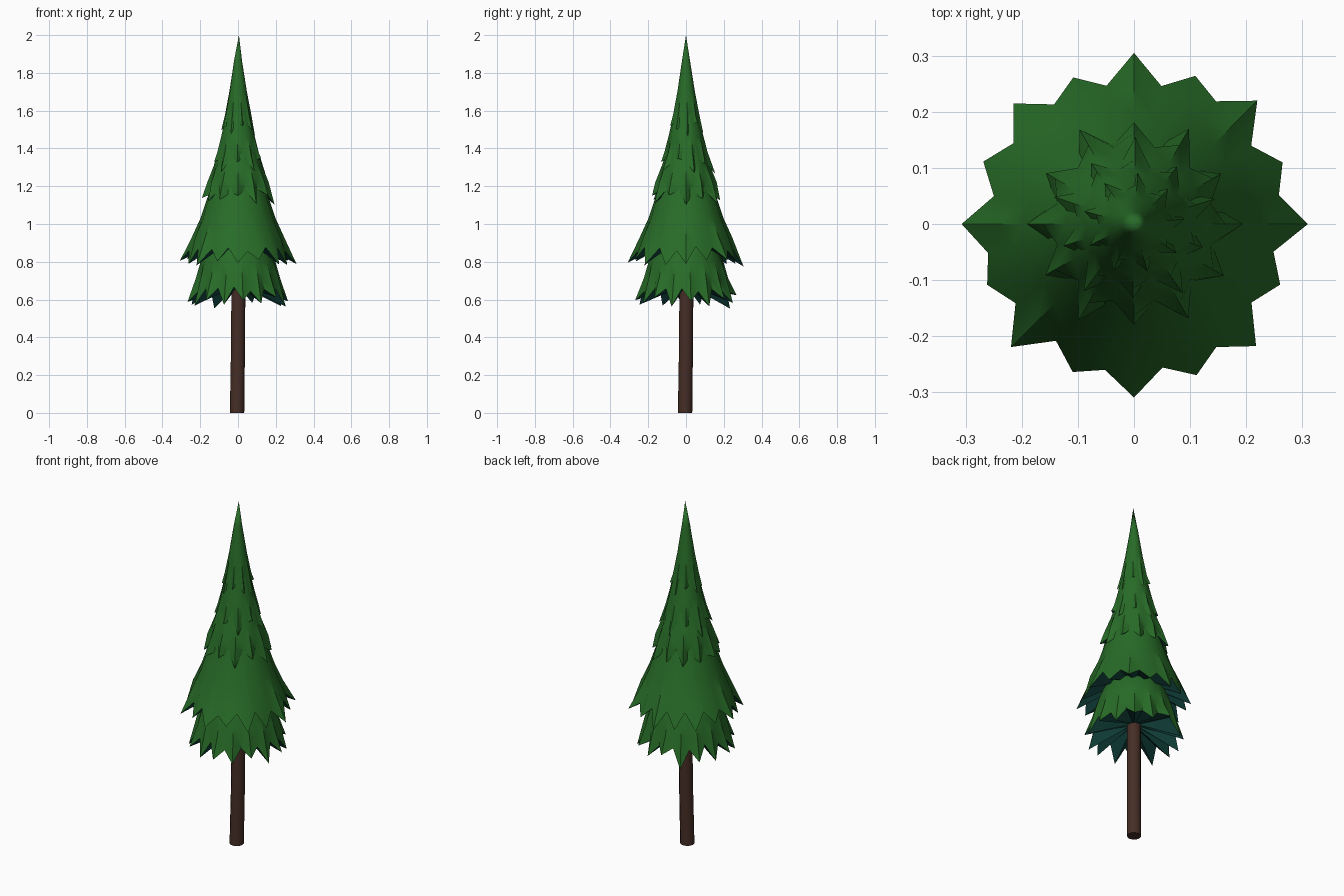
import bpy, bmesh, math, random
from mathutils import Vector

if "Cube" in bpy.data.objects:
    bpy.data.objects.remove(bpy.data.objects["Cube"])

random.seed(7)


def material(name, rgb):
    m = bpy.data.materials.new(name)
    m.diffuse_color = (*rgb, 1)
    m.use_nodes = True
    m.node_tree.nodes["Principled BSDF"].inputs["Base Color"].default_value = m.diffuse_color
    return m


GREEN = material("needle green", (0.021, 0.15, 0.021))
TEAL = material("shaded teal underside", (0.006, 0.058, 0.048))
BARK = material("bark brown", (0.062, 0.027, 0.019))


def finish(name, bm, mats, angle):
    me = bpy.data.meshes.new(name)
    bm.normal_update()
    bm.to_mesh(me)
    bm.free()
    for m in mats:
        me.materials.append(m)
    ob = bpy.data.objects.new(name, me)
    bpy.context.collection.objects.link(ob)
    bpy.ops.object.select_all(action='DESELECT')
    ob.select_set(True)
    bpy.context.view_layer.objects.active = ob
    bpy.ops.object.shade_smooth_by_angle(angle=math.radians(angle))
    return ob


def bridge(bm, upper, lower, mat=0):
    n = len(upper)
    for i in range(n):
        j = (i + 1) % n
        f = bm.faces.new((upper[i], lower[i], lower[j], upper[j]))
        f.material_index = mat


def tier(name, spikes, apex, rings, valley, tips, inner, phase=0.0):
    """Jagged skirt: apex z, smooth rings (r, z, ridge), valley (r, z),
    two alternating tips (r, z), and the inner edge (r, z) of the underside."""
    bm = bmesh.new()
    n = spikes * 2

    def ring(fn):
        vs = []
        for i in range(n):
            a = 2 * math.pi * i / n + phase
            r, z = fn(i)
            vs.append(bm.verts.new((r * math.cos(a), r * math.sin(a), z)))
        return vs

    loops = [ring(lambda i: (r * (1 + (k if i % 2 == 0 else -k)), z))
             for r, z, k in rings]

    def edge(i):
        if i % 2:
            return (valley[0] * random.uniform(0.97, 1.03),
                    valley[1] + random.uniform(-0.015, 0.015))
        r, z = tips[(i // 2) % 2]
        return r * random.uniform(0.98, 1.02), z + random.uniform(-0.02, 0.02)

    loops.append(ring(edge))
    top = bm.verts.new((0.005, 0, apex))
    for i in range(n):
        bm.faces.new((top, loops[0][i], loops[0][(i + 1) % n]))
    for a, b in zip(loops, loops[1:]):
        bridge(bm, a, b)
    # underside running back up towards the trunk
    bridge(bm, loops[-1], ring(lambda i: inner), 1)
    return finish(name, bm, [GREEN, TEAL], 40)


# Foliage tiers from the bottom up
tier("foliage_bottom", 16, 1.05,
     [(0.13, 0.97, 0.0), (0.195, 0.80, 0.02), (0.215, 0.715, 0.04)],
     (0.222, 0.655), [(0.268, 0.605), (0.26, 0.57)], (0.03, 0.67), 0.1)
tier("foliage_lower", 16, 1.6,
     [(0.09, 1.35, 0.0), (0.148, 1.18, 0.0), (0.195, 1.03, 0.02),
      (0.235, 0.93, 0.04)],
     (0.258, 0.868), [(0.309, 0.79), (0.287, 0.80)], (0.10, 0.90))
tier("foliage_middle", 12, 1.75,
     [(0.075, 1.48, 0.0), (0.12, 1.32, 0.03), (0.152, 1.22, 0.07)],
     (0.142, 1.17), [(0.195, 1.12), (0.182, 1.14)], (0.08, 1.2), 0.0)
tier("foliage_upper", 10, 1.85,
     [(0.055, 1.62, 0.0), (0.09, 1.46, 0.04), (0.107, 1.38, 0.07)],
     (0.098, 1.34), [(0.152, 1.27), (0.13, 1.33)], (0.05, 1.38), 0.3)
tier("foliage_top", 9, 2.0,
     [(0.022, 1.86, 0.0), (0.046, 1.7, 0.03), (0.066, 1.58, 0.07)],
     (0.06, 1.53), [(0.092, 1.48), (0.088, 1.52)], (0.03, 1.58), 0.1)

# Trunk, leaning very slightly
bm = bmesh.new()
sides = 12
loops = []
for x, r, z in [(-0.005, 0.038, 0), (0.0, 0.037, 0.35), (0.003, 0.037, 0.8)]:
    loops.append([bm.verts.new(
        Vector((x + r * math.cos(2 * math.pi * i / sides),
                x + r * math.sin(2 * math.pi * i / sides), z)))
        for i in range(sides)])
for lo, up in zip(loops, loops[1:]):
    bridge(bm, up, lo)
bm.faces.new(loops[0][::-1])
bm.faces.new(loops[-1])
finish("trunk", bm, [BARK], 40)
